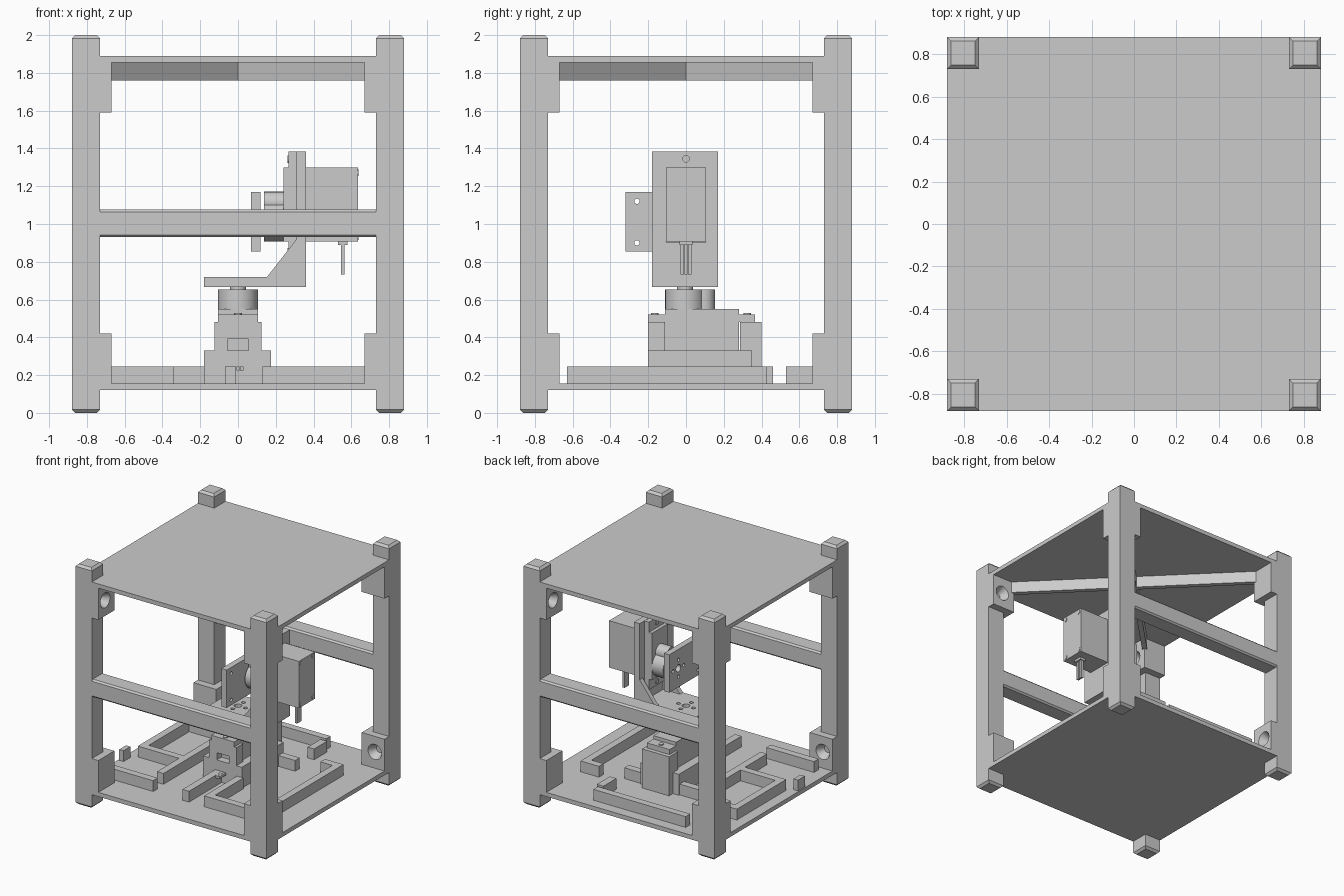
import bpy, bmesh, math
from mathutils import Matrix, Vector

if "Cube" in bpy.data.objects:
    bpy.data.objects.remove(bpy.data.objects["Cube"], do_unlink=True)

GREY = (0.6, 0.6, 0.6, 1)
grey = bpy.data.materials.new("light grey plastic")
grey.use_nodes = True
grey.diffuse_color = GREY
grey.node_tree.nodes["Principled BSDF"].inputs["Base Color"].default_value = GREY


def finish(name, bm):
    mesh = bpy.data.meshes.new(name)
    bmesh.ops.recalc_face_normals(bm, faces=bm.faces)
    bm.to_mesh(mesh)
    bm.free()
    mesh.materials.append(grey)
    obj = bpy.data.objects.new(name, mesh)
    bpy.context.collection.objects.link(obj)
    return obj


def box(name, x, y, z, chamfer=0, axis=None):
    """Box from three (low, high) ranges; chamfers the edges along axis, or around its ends."""
    bm = bmesh.new()
    bmesh.ops.create_cube(bm, size=1)
    for v in bm.verts:
        v.co = Vector([r[0] if c < 0 else r[1] for c, r in zip(v.co, (x, y, z))])
    if chamfer:
        edges = [e for e in bm.edges if axis is None and abs(e.verts[0].co.z - e.verts[1].co.z) < 1e-5
                 or axis is not None and abs(e.verts[0].co[axis] - e.verts[1].co[axis]) > 1e-5]
        bmesh.ops.bevel(bm, geom=edges, offset=chamfer, segments=1, affect='EDGES')
    return finish(name, bm)


def cylinder(name, center, r1, depth, axis='Z', r2=None, sides=40):
    bm = bmesh.new()
    turn = Vector((0, 0, 1)).rotation_difference(Vector(axis) if axis != 'Z' else Vector((0, 0, 1)))
    bmesh.ops.create_cone(bm, cap_ends=True, segments=sides, radius1=r1,
                          radius2=r1 if r2 is None else r2, depth=depth,
                          matrix=Matrix.Translation(center) @ turn.to_matrix().to_4x4())
    for f in bm.faces:
        f.smooth = len(f.verts) == 4
    for e in bm.edges:
        e.smooth = all(f.smooth for f in e.link_faces)
    return finish(name, bm)


def cut(obj, cutter):
    cutter.hide_render = True
    cutter.hide_set(True)
    mod = obj.modifiers.new("cut", 'BOOLEAN')
    mod.operation = 'DIFFERENCE'
    mod.solver = 'EXACT'
    mod.object = cutter


def prism(name, points, y0, y1):
    """Extrudes an x-z outline from y0 to y1."""
    bm = bmesh.new()
    face = bm.faces.new([bm.verts.new((px, y0, pz)) for px, pz in points])
    ext = bmesh.ops.extrude_face_region(bm, geom=[face])["geom"]
    bmesh.ops.translate(bm, vec=(0, y1 - y0, 0), verts=[g for g in ext if isinstance(g, bmesh.types.BMVert)])
    return finish(name, bm)


# Frame plates
E, P, B = 0.88, 0.73, 0.67
box("bottom_plate", (-E, E), (-E, E), (0.12, 0.155))
box("top_plate", (-E, E), (-E, E), (1.855, 1.89))

# Corner posts with countersunk screw blocks, turned a quarter for each corner
for i in range(4):
    turn = Matrix.Rotation(i * math.pi / 2, 4, 'Z')
    post = box("corner_post", (-E, -P), (-E, -P), (0, 2), 0.018)
    upper = box("upper_screw_block", (-E, -B), (-E, -B), (1.59, 1.87))
    lower = box("lower_screw_block", (-E, -B), (-E, -B), (0.14, 0.42))
    sinks = [cylinder("upper_sink_cutter", (-0.70, -0.79, 1.72), 0.03, 0.07, (1, 0, 0), 0.065),
             cylinder("lower_sink_cutter", (-0.79, -0.70, 0.29), 0.03, 0.07, (0, 1, 0), 0.065)]
    for block, sink in ((upper, sinks[0]), (lower, sinks[1])):
        cut(block, sink)
        cut(post, sink)
    for o in (post, upper, lower, *sinks):
        o.data.transform(turn)

# Front and back rails
for s in (-1, 1):
    box("cross_rail", (-P, P), sorted((s * E, s * P)), (0.93, 1.077), 0.013, 0)

# Crossed braces under the top plate
for angle in (45, 135):
    brace = box("top_brace", (-0.98, 0.98), (-0.02, 0.02), (1.76, 1.857))
    brace.data.transform(Matrix.Rotation(math.radians(angle), 4, 'Z'))

# Low walls that hold the boards on the bottom plate: x low, x high, y low, y high
walls = [
    (-0.78, -0.34, -0.63, -0.57), (0.13, 0.67, -0.63, -0.57), (0.61, 0.67, -0.61, 0.43),
    (0.50, 0.64, 0.37, 0.43), (0.13, 0.19, -0.60, -0.20), (-0.07, -0.01, -0.63, -0.18),
    (-0.41, -0.35, -0.48, 0.33), (-0.78, -0.36, -0.19, -0.13), (-0.79, -0.73, -0.19, 0.45),
    (-0.79, -0.45, 0.40, 0.46), (-0.36, 0.33, 0.28, 0.34), (-0.55, 0.30, 0.73, 0.79),
    (0.27, 0.33, 0.53, 0.70), (-0.87, -0.83, -0.32, -0.23),
]
for x0, x1, y0, y1 in walls:
    box("board_wall", (x0, x1), (y0, y1), (0.15, 0.245))

# Stand for the lower servo
box("stand_foot", (-0.18, 0.175), (-0.20, 0.35), (0.15, 0.33))
stand_front = box("stand_front", (-0.125, 0.125), (-0.20, -0.11), (0.15, 0.48))
cut(stand_front, box("cable_slot_cutter", (-0.055, 0.055), (-0.25, -0.14), (0.24, 0.39)))
box("stand_back", (-0.125, 0.125), (0.285, 0.40), (0.15, 0.48))


def servo(place):
    """Servo with its output shaft along +z at the origin, long side along +y."""
    parts = [
        box("servo_body", (-0.105, 0.105), (-0.105, 0.285), (-0.395, 0)),
        box("servo_tabs", (-0.105, 0.105), (-0.195, 0.37), (-0.07, -0.028)),
        cylinder("servo_gear_cap", (0, 0, 0.05), 0.105, 0.105),
        cylinder("servo_small_cap", (0, 0.10, 0.05), 0.058, 0.105),
        cylinder("servo_shaft", (0, 0, 0.11), 0.042, 0.03),
    ]
    # Corner screws on the underside
    for x in (-0.08, 0.08):
        for y in (-0.08, 0.26):
            parts.append(cylinder("servo_screw", (x, y, -0.395), 0.018, 0.008, sides=20))
    for y in (-0.16, 0.33):
        parts.append(cylinder("tab_screw", (0, y, -0.028), 0.02, 0.012, sides=20))
    # Three wires leaving at the short end
    for x in (-0.02, 0, 0.02):
        parts.append(box("servo_wire", (x - 0.009, x + 0.009), (-0.28, -0.1), (-0.325, -0.305)))
    box_clip = box("wire_clip", (-0.035, 0.035), (-0.125, -0.1), (-0.34, -0.29))
    for o in parts + [box_clip]:
        o.data.transform(place)


servo(Matrix.Translation((0, -0.005, 0.55)))
# Upper servo: shaft towards -x, long side upwards
servo(Matrix.Translation((0.24, 0, 1.013)) @ Matrix(((0, 0, -1, 0), (1, 0, 0, 0), (0, 1, 0, 0), (0, 0, 0, 1))))

# Turning bracket between the two servos
arm = box("bracket_floor", (-0.18, 0.36), (-0.18, 0.17), (0.667, 0.72))
for x, y in ((0, 0), (-0.07, 0), (0.07, 0), (0, 0.07), (0, -0.07)):
    cut(arm, cylinder("horn_hole_cutter", (x, y, 0.72), 0.03 if x == y else 0.016, 0.06, sides=20))
upright = box("bracket_upright", (0.308, 0.36), (-0.18, 0.17), (0.667, 1.385))
cut(upright, cylinder("upright_hole_cutter", (0.33, 0, 1.345), 0.017, 0.2, (1, 0, 0), sides=20))
cut(upright, box("servo_window_cutter", (0.2, 0.5), (-0.106, 0.106), (0.905, 1.3)))
for y0, y1 in ((-0.18, -0.14), (0.13, 0.17)):
    prism("bracket_gusset", [(0.15, 0.715), (0.31, 0.715), (0.31, 0.92)], y0, y1)

# Tilting plate on the upper servo
tilt = box("tilt_plate", (0.07, 0.12), (-0.32, 0.12), (0.855, 1.17))
for y, z in ((0, 1.013), (0.07, 1.013), (-0.07, 1.013), (0, 1.083), (0, 0.943), (-0.26, 1.12), (-0.26, 0.9)):
    cut(tilt, cylinder("plate_hole_cutter", (0.095, y, z), 0.03 if (y, z) == (0, 1.013) else 0.014,
                       0.2, (1, 0, 0), sides=20))
